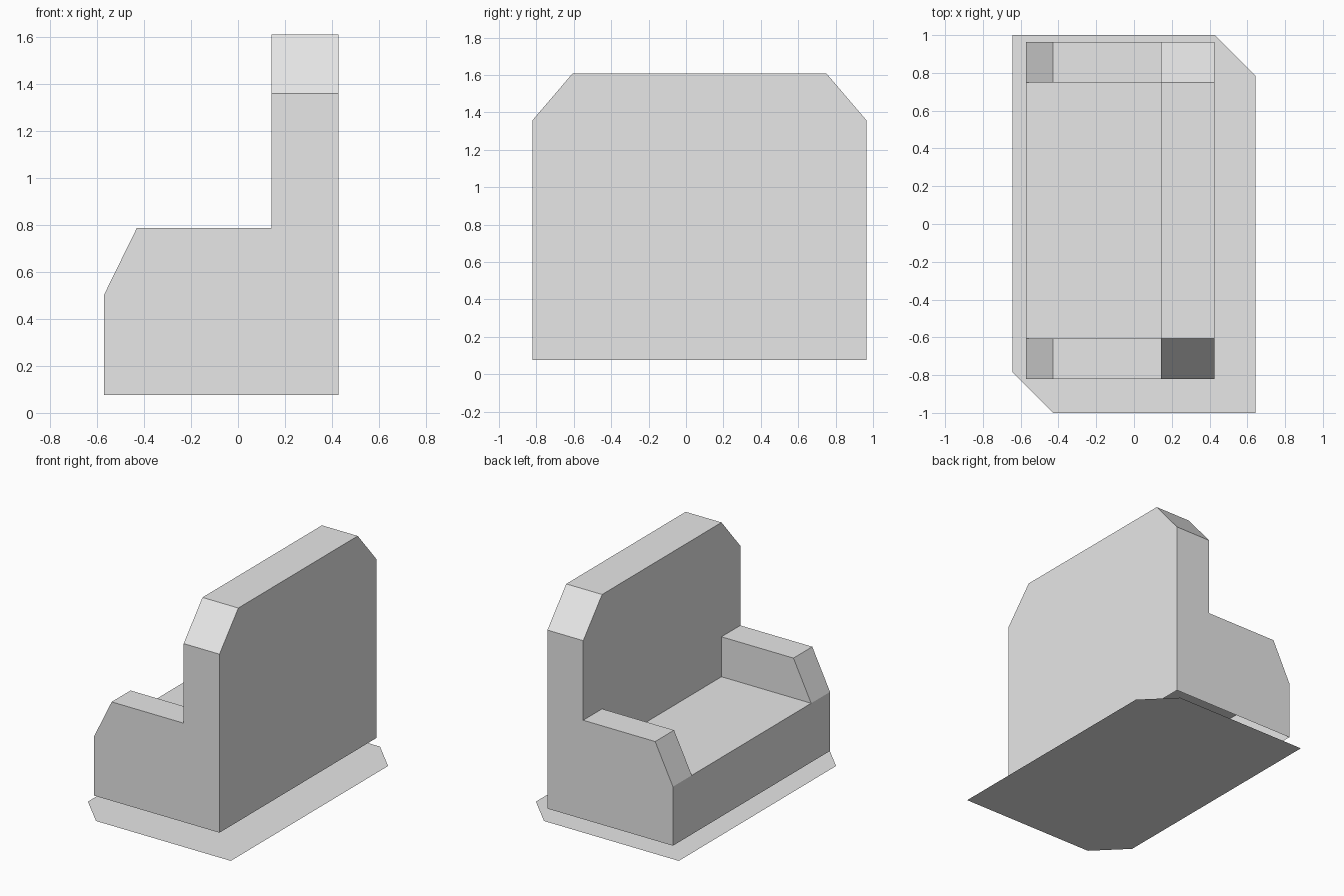
import bpy, bmesh

cube = bpy.data.objects.get("Cube")
if cube:
    bpy.data.objects.remove(cube, do_unlink=True)

grey = bpy.data.materials.new("light_grey")
grey.use_nodes = True
grey.diffuse_color = (0.8, 0.8, 0.8, 1)
grey.node_tree.nodes["Principled BSDF"].inputs["Base Color"].default_value = (0.8, 0.8, 0.8, 1)


def build(name, panels, closed):
    """Join flat panels, given as outlines, into one object."""
    bm = bmesh.new()
    for outline in panels:
        bm.faces.new([bm.verts.new(p) for p in outline])
    bmesh.ops.remove_doubles(bm, verts=bm.verts, dist=0.001)
    if closed:
        bmesh.ops.recalc_face_normals(bm, faces=bm.faces)
    mesh = bpy.data.meshes.new(name)
    bm.to_mesh(mesh)
    bm.free()
    mesh.materials.append(grey)
    obj = bpy.data.objects.new(name, mesh)
    bpy.context.collection.objects.link(obj)
    return obj


# Key lines of the sofa: depth along x, length along y, height along z
FRONT, ARM_X, REST, BACK = -0.571, -0.43, 0.142, 0.427
MID, OUTER, INNER = 0.072, 0.892, 0.678
BOTTOM, SEAT, ARM_Z, SHOULDER, TOP = 0.076, 0.5, 0.787, 1.359, 1.609

lo, hi = MID - INNER, MID + INNER
out_lo, out_hi = MID - OUTER, MID + OUTER

# Panels spanning the length: front, seat, backrest and its top
panels = [
    [(FRONT, out_lo, BOTTOM), (FRONT, out_hi, BOTTOM), (FRONT, out_hi, SEAT),
     (FRONT, hi, SEAT), (FRONT, lo, SEAT), (FRONT, out_lo, SEAT)],
    [(FRONT, lo, SEAT), (FRONT, hi, SEAT), (REST, hi, SEAT), (REST, lo, SEAT)],
    [(REST, lo, SEAT), (REST, hi, SEAT), (REST, hi, ARM_Z), (REST, out_hi, ARM_Z),
     (REST, out_hi, SHOULDER), (REST, hi, TOP), (REST, lo, TOP),
     (REST, out_lo, SHOULDER), (REST, out_lo, ARM_Z), (REST, lo, ARM_Z)],
    [(REST, lo, TOP), (REST, hi, TOP), (BACK, hi, TOP), (BACK, lo, TOP)],
    [(BACK, out_lo, BOTTOM), (BACK, out_hi, BOTTOM), (BACK, out_hi, SHOULDER),
     (BACK, hi, TOP), (BACK, lo, TOP), (BACK, out_lo, SHOULDER)],
]

# Armrest, end panel and bevelled shoulder on each side; the underside is open
arm = [(FRONT, SEAT), (ARM_X, ARM_Z), (REST, ARM_Z)]
end = arm + [(REST, SHOULDER), (BACK, SHOULDER), (BACK, BOTTOM), (FRONT, BOTTOM)]
for side in (-1, 1):
    o, i = MID + side * OUTER, MID + side * INNER
    panels.append([(x, o, z) for x, z in end])
    panels.append([(x, i, z) for x, z in arm + [(REST, SEAT)]])
    for (x1, z1), (x2, z2) in zip(arm, arm[1:]):
        panels.append([(x1, o, z1), (x2, o, z2), (x2, i, z2), (x1, i, z1)])
    panels.append([(REST, o, SHOULDER), (BACK, o, SHOULDER), (BACK, i, TOP), (REST, i, TOP)])
build("sofa_body", panels, True)

# Thin floor sheet with two opposite corners cut
W, CUT = 0.643, 0.214
half = [(W, -1), (W, 1 - CUT), (W - CUT, 1)]
build("floor_sheet", [[(s * x, s * y, 0) for s in (1, -1) for x, y in half]], False)
